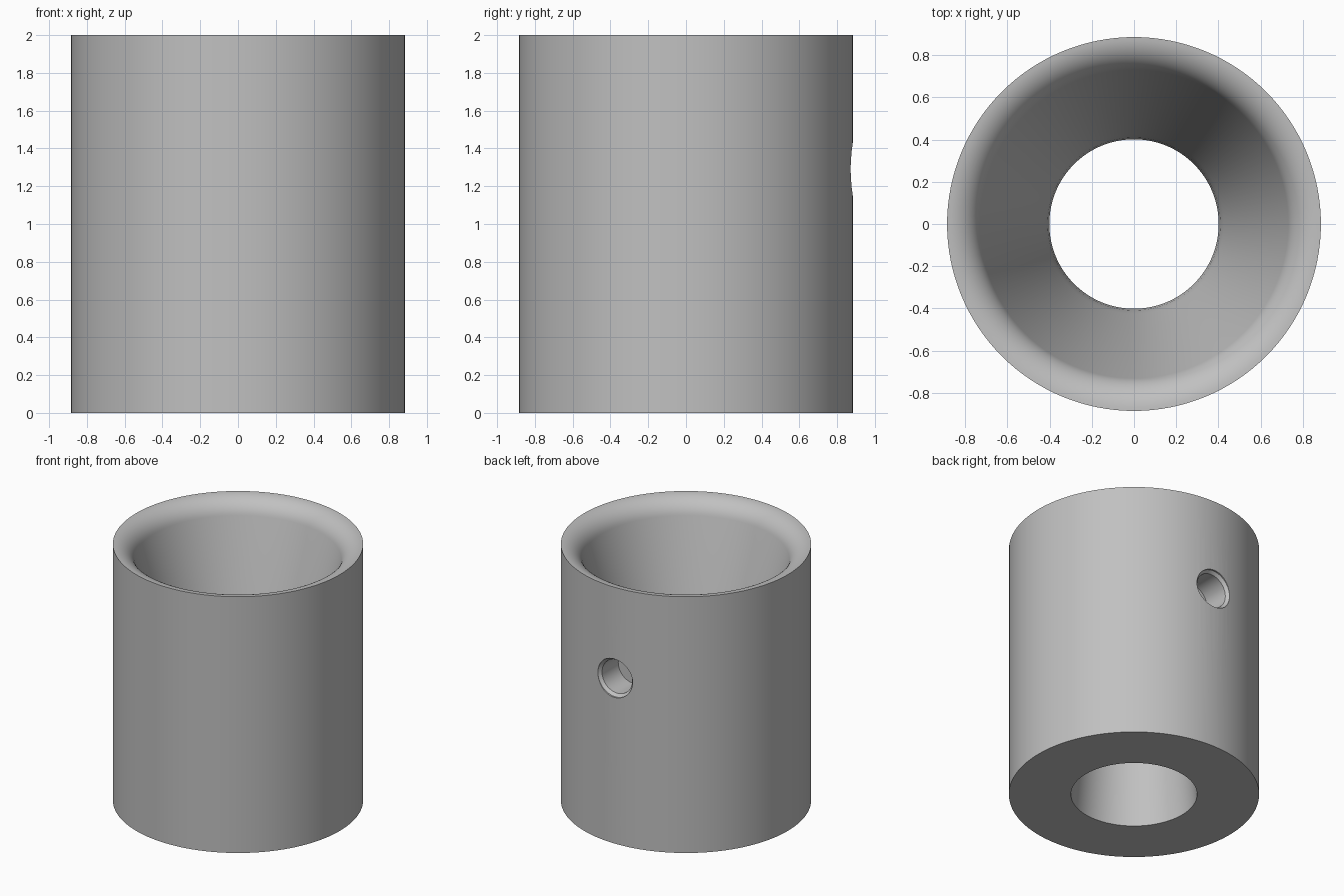
import bpy, bmesh, math
from mathutils import Matrix, Vector

cube = bpy.data.objects.get("Cube")
if cube:
    bpy.data.objects.remove(cube, do_unlink=True)

# Single grey material
grey = bpy.data.materials.new("plain_grey")
grey.use_nodes = True
COLOUR = (0.53, 0.53, 0.53, 1)
grey.diffuse_color = COLOUR
grey.node_tree.nodes["Principled BSDF"].inputs["Base Color"].default_value = COLOUR


def revolve(name, profile, steps, closed, matrix=Matrix()):
    """Spin an (r, z) profile around z, then place it with matrix."""
    bm = bmesh.new()
    verts = [bm.verts.new((r, 0, z)) for r, z in profile]
    pairs = list(zip(verts, verts[1:]))
    if closed:
        pairs.append((verts[-1], verts[0]))
    edges = [bm.edges.new(p) for p in pairs]
    bmesh.ops.spin(bm, geom=verts + edges, cent=(0, 0, 0), axis=(0, 0, 1),
                   angle=math.tau, steps=steps, use_duplicate=False)
    bmesh.ops.remove_doubles(bm, verts=bm.verts, dist=1e-5)
    bmesh.ops.recalc_face_normals(bm, faces=bm.faces)
    bm.transform(matrix)
    mesh = bpy.data.meshes.new(name)
    bm.to_mesh(mesh)
    bm.free()
    mesh.materials.append(grey)
    obj = bpy.data.objects.new(name, mesh)
    bpy.context.collection.objects.link(obj)
    return obj


# Sleeve: straight outside, rounded inlet lip, converging cone, slightly flared outlet
R, LIP, TILT = 0.885, 0.16, math.radians(15)
lip = []
for i in range(13):
    a = math.pi / 2 + (math.pi / 2 - TILT) * i / 12
    lip.append((R + LIP * math.cos(a), 2 - LIP + LIP * math.sin(a)))
throat = [(0.425, 0.75), (0.409, 0.68), (0.401, 0.61), (0.402, 0.54), (0.406, 0.48)]
sleeve = revolve("sleeve", [(0.446, 0), (R, 0)] + lip + throat, 128, True)

# Blind side hole with a small chamfer, bored into the back
drill_profile = [(0, 0.65), (0.13, 0.65), (0.13, 0.85), (0.15, 0.872),
                 (0.15, 1.0), (0, 1.0)]
to_back = Matrix.Translation(Vector((0, 0, 1.29))) @ Matrix.Rotation(-math.pi / 2, 4, 'X')
drill = revolve("hole_cutter", drill_profile, 48, False, to_back)
drill.hide_render = True

cut = sleeve.modifiers.new("side_hole", 'BOOLEAN')
cut.operation = 'DIFFERENCE'
cut.solver = 'EXACT'
cut.object = drill

bpy.ops.object.select_all(action='DESELECT')
sleeve.select_set(True)
bpy.context.view_layer.objects.active = sleeve
bpy.ops.object.modifier_apply(modifier=cut.name)
bpy.data.objects.remove(drill, do_unlink=True)

# Smooth walls, crisp rims
bpy.ops.object.shade_smooth_by_angle(angle=math.radians(30))
